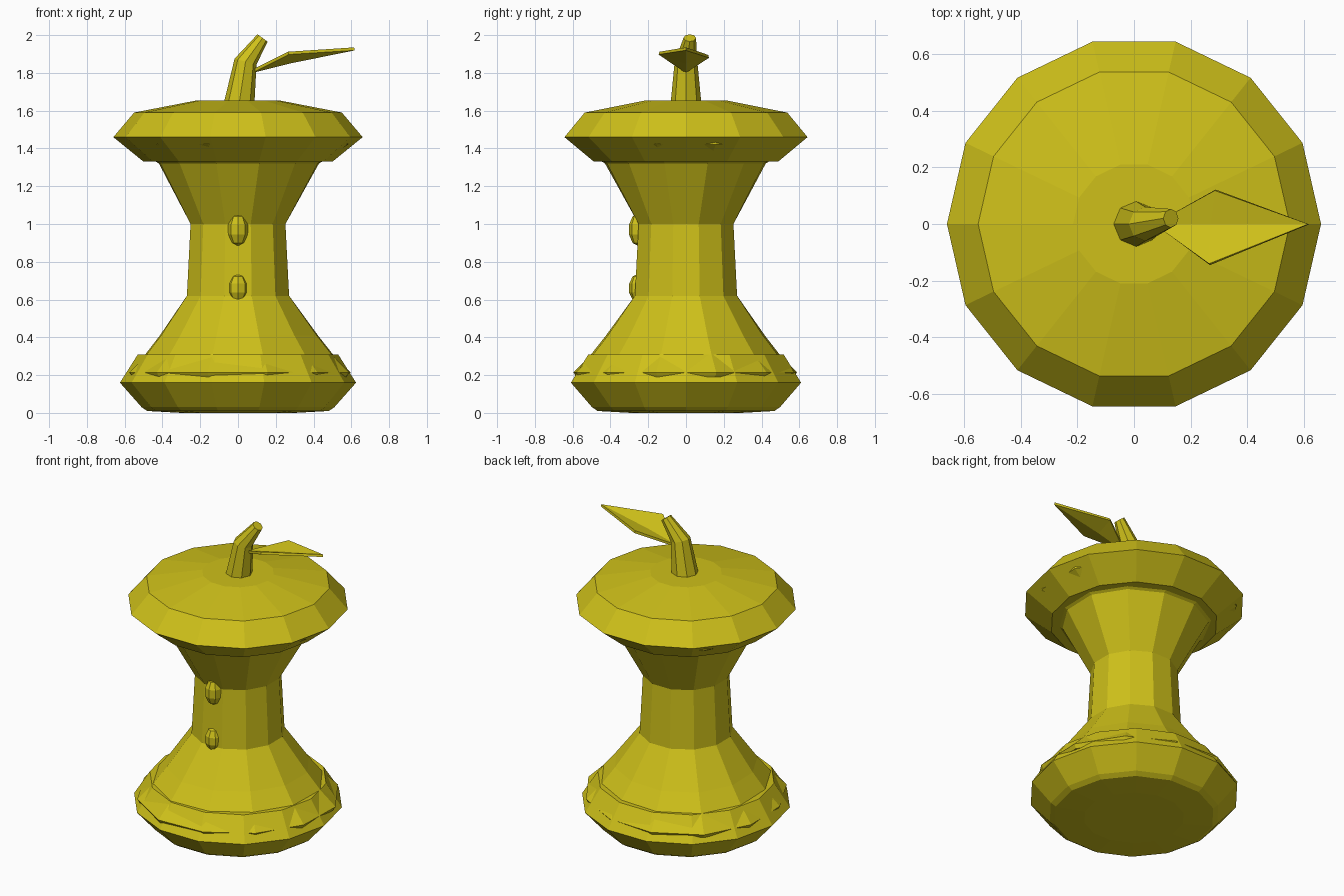
import bpy, bmesh, math
from mathutils import Vector

if "Cube" in bpy.data.objects:
    bpy.data.objects.remove(bpy.data.objects["Cube"])

mat = bpy.data.materials.new("olive yellow")
mat.diffuse_color = (0.62, 0.53, 0.01, 1)
mat.use_nodes = True
mat.node_tree.nodes["Principled BSDF"].inputs["Base Color"].default_value = mat.diffuse_color


def finish(name, bm):
    bmesh.ops.recalc_face_normals(bm, faces=bm.faces)
    me = bpy.data.meshes.new(name)
    bm.to_mesh(me)
    bm.free()
    me.materials.append(mat)
    ob = bpy.data.objects.new(name, me)
    bpy.context.collection.objects.link(ob)
    return ob


def skin(name, rings):
    """Join rings of points into a closed skin."""
    bm = bmesh.new()
    vs = [[bm.verts.new(p) for p in ring] for ring in rings]
    n = len(vs[0])
    for a, b in zip(vs, vs[1:]):
        for i in range(n):
            j = (i + 1) % n
            bm.faces.new((a[i], a[j], b[j], b[i]))
    bm.faces.new(vs[0])
    bm.faces.new(vs[-1])
    return finish(name, bm)


def lathe(name, profile, n, turn=0.0, wobble=0.0):
    rings = []
    for r, z in profile:
        ring = []
        for i in range(n):
            a = 2 * math.pi * i / n + turn
            k = r * (1 + wobble * math.sin(3 * a + 1) * (r > 0.4))
            # slightly narrower from front to back
            ring.append((k * math.cos(a), k * math.sin(a), z))
        rings.append(ring)
    return skin(name, rings)


# Apple caps, 14 sides
lathe("top_cap", [(0.50, 1.33), (0.66, 1.46), (0.55, 1.59), (0.215, 1.655)], 14)
lathe("bottom_cap", [(0.30, 0.0), (0.48, 0.01), (0.51, 0.03), (0.625, 0.16), (0.53, 0.31)], 14)

# Bitten core
lathe("core", [(0.59, 0.19), (0.605, 0.215), (0.51, 0.31), (0.43, 0.41), (0.28, 0.62),
               (0.26, 1.0), (0.435, 1.32), (0.60, 1.42), (0.60, 1.44)],
      12, math.radians(15), 0.02)

# Bent stem
path = [((0.0, 0, 1.60), 0.085, 0), ((0.04, 0, 1.86), 0.06, 15), ((0.13, 0.02, 1.985), 0.033, 36)]
rings = []
for c, r, tilt in path:
    t = math.radians(tilt)
    rings.append([Vector(c) + Vector((r * math.cos(a) * math.cos(t), r * math.sin(a),
                                      -r * math.cos(a) * math.sin(t)))
                  for a in (2 * math.pi * i / 8 for i in range(8))])
skin("stem", rings)

# Folded leaf with thickness
bm = bmesh.new()
base, tip, mid, left, right = [bm.verts.new(p) for p in (
    (0.07, 0, 1.815), (0.615, 0, 1.935), (0.27, 0, 1.865), (0.285, 0.118, 1.895), (0.265, -0.14, 1.912))]
for f in ((base, mid, left), (mid, tip, left), (base, right, mid), (right, tip, mid)):
    bm.faces.new(f)
leaf = finish("leaf", bm)
mod = leaf.modifiers.new("thickness", 'SOLIDIFY')
mod.thickness = 0.016
mod.offset = -1

# Two seeds on the front
for i, (z, h) in enumerate(((0.97, 0.087), (0.66, 0.077))):
    bm = bmesh.new()
    bmesh.ops.create_uvsphere(bm, u_segments=8, v_segments=5, radius=1)
    for v in bm.verts:
        v.co = Vector((v.co.x * 0.055, v.co.y * 0.052 - 0.252, v.co.z * h + z))
    finish("seed_%d" % (i + 1), bm)
